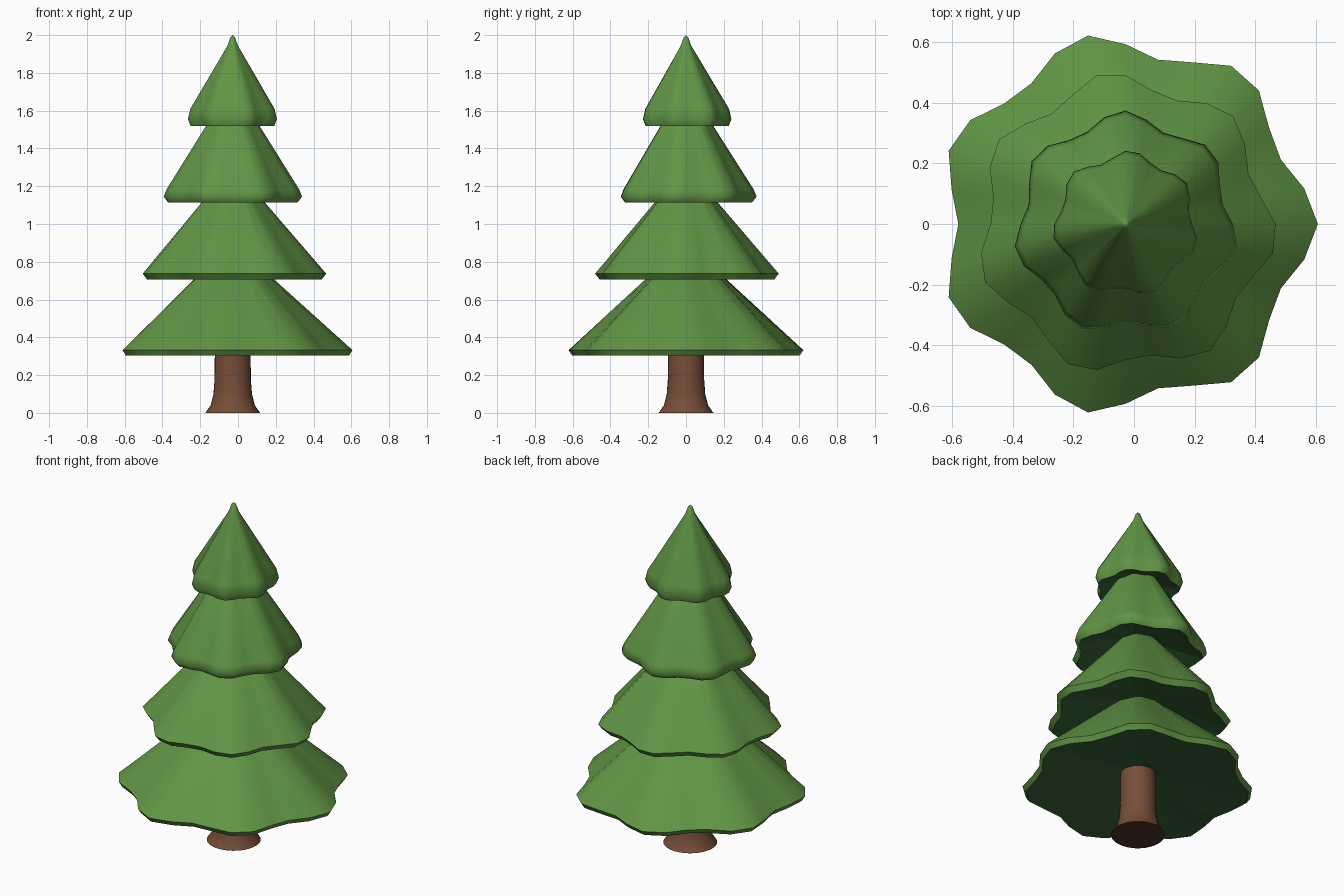
import bpy, bmesh, math

if "Cube" in bpy.data.objects:
    bpy.data.objects.remove(bpy.data.objects["Cube"])

SEGMENTS = 32
AXIS_X = -0.028


def material(name, color):
    mat = bpy.data.materials.new(name)
    mat.diffuse_color = (*color, 1.0)
    mat.use_nodes = True
    mat.node_tree.nodes["Principled BSDF"].inputs["Base Color"].default_value = mat.diffuse_color
    return mat


def lathe(name, profile, mats, phase=0.0, smooth_angle=45):
    """Revolve (radius, z, wave) rings; wave adds seven lobes to a ring.
    The first span is the underside and takes the second material."""
    bm = bmesh.new()
    rings = []
    for radius, z, wave in profile:
        if radius == 0:
            rings.append([bm.verts.new((AXIS_X, 0, z))] * SEGMENTS)
            continue
        ring = []
        for i in range(SEGMENTS):
            a = 2 * math.pi * i / SEGMENTS
            r = radius * (1 + wave * math.cos(7 * a + phase))
            ring.append(bm.verts.new((AXIS_X + r * math.cos(a), r * math.sin(a), z)))
        rings.append(ring)
    for span, (low, high) in enumerate(zip(rings, rings[1:])):
        for i in range(SEGMENTS):
            j = (i + 1) % SEGMENTS
            corners = [low[i], low[j], high[j], high[i]]
            face = bm.faces.new(list(dict.fromkeys(corners)))
            face.material_index = 1 if span == 0 else 0
    bmesh.ops.recalc_face_normals(bm, faces=bm.faces)
    mesh = bpy.data.meshes.new(name)
    bm.to_mesh(mesh)
    bm.free()
    for mat in mats:
        mesh.materials.append(mat)
    obj = bpy.data.objects.new(name, mesh)
    bpy.context.collection.objects.link(obj)
    bpy.ops.object.select_all(action='DESELECT')
    obj.select_set(True)
    bpy.context.view_layer.objects.active = obj
    bpy.ops.object.shade_smooth_by_angle(angle=math.radians(smooth_angle))
    # crisp border between underside and outside
    for poly in mesh.polygons:
        if poly.material_index == 1:
            poly.use_smooth = False
    return obj


bark = material("bark_brown", (0.18, 0.075, 0.04))
bark_dark = material("dark_bark_brown", (0.08, 0.034, 0.018))
needles = material("needle_green", (0.12, 0.30, 0.06))
needles_dark = material("dark_needle_green", (0.04, 0.125, 0.04))

# Trunk with flared foot
trunk = [(0, 0), (0.145, 0), (0.117, 0.04), (0.102, 0.10), (0.096, 0.18), (0.094, 0.42), (0, 0.42)]
lathe("trunk", [(r, z, 0) for r, z in trunk], (bark, bark_dark))

# Foliage tiers: rim radius, height of the hollow's centre, (rim fraction, height) rings
tiers = [
    ("foliage_bottom", 0.593, 0.39, [(0.97, 0.304), (1, 0.332), (0.12, 0.84), (0, 0.88)]),
    ("foliage_lower", 0.47, 0.81, [(0.95, 0.706), (1, 0.737), (0.12, 1.245), (0, 1.29)]),
    ("foliage_upper", 0.35, 1.22, [(0.935, 1.114), (1, 1.145), (0.955, 1.185),
                                   (0.12, 1.68), (0, 1.73)]),
    ("foliage_top", 0.227, 1.59, [(0.94, 1.52), (1, 1.555), (0.945, 1.61), (0.12, 1.945),
                                  (0.055, 1.988), (0, 2.0)]),
]
for i, (name, rim, hollow, rings) in enumerate(tiers):
    profile = [(0, hollow, 0)]
    # lobes at the rim melt into a round tip
    profile += [(rim * f, z, 0.07 if f > 0.5 else 0) for f, z in rings]
    lathe(name, profile, (needles, needles_dark), phase=0.7 * i, smooth_angle=62)
